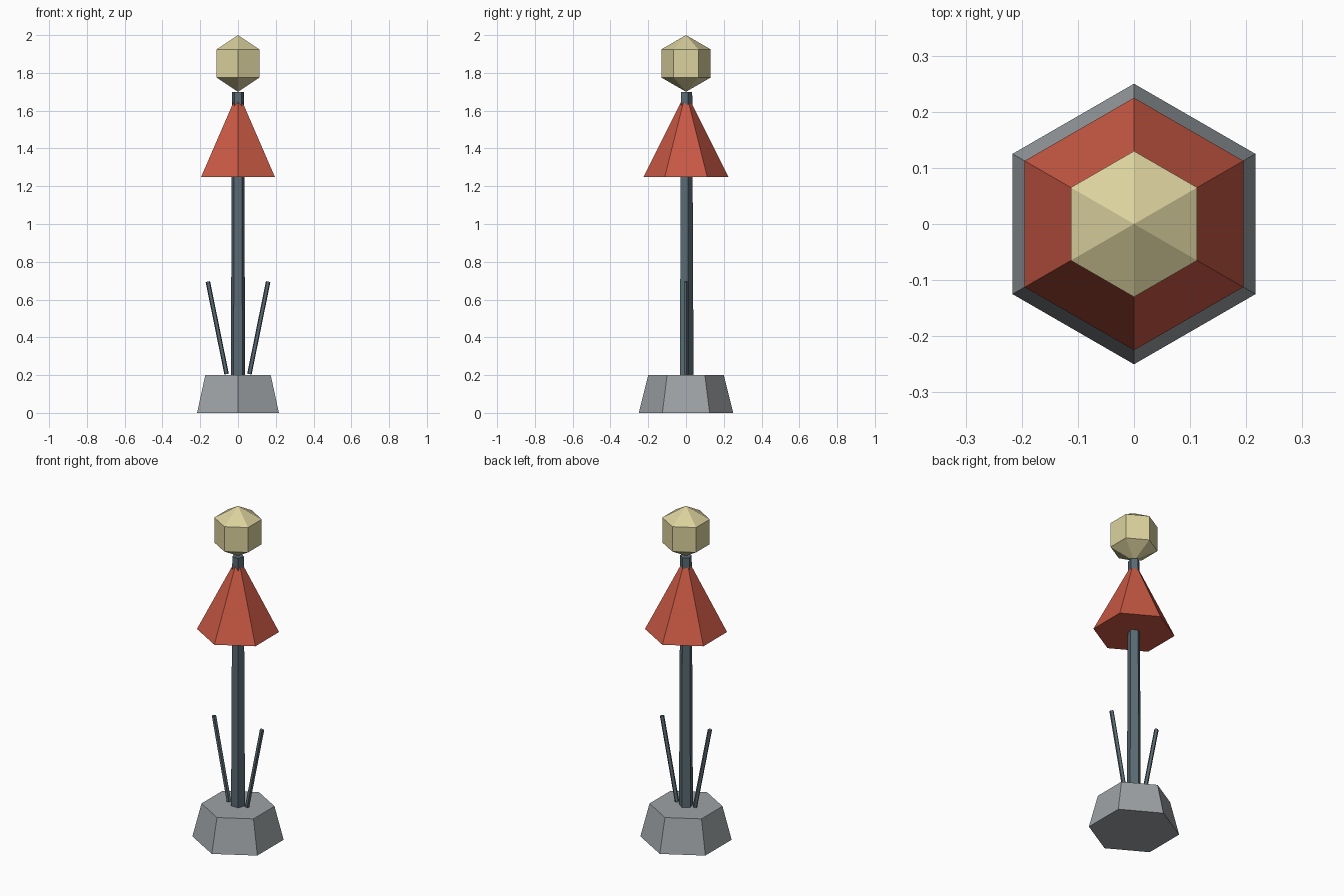
import bpy, bmesh
from math import sin, cos, tau
from mathutils import Matrix

cube = bpy.data.objects.get("Cube")
if cube:
    bpy.data.objects.remove(cube, do_unlink=True)


def material(name, rgb):
    mat = bpy.data.materials.new(name)
    mat.use_nodes = True
    colour = (*rgb, 1)
    mat.diffuse_color = colour
    mat.node_tree.nodes["Principled BSDF"].inputs["Base Color"].default_value = colour
    return mat


stone = material("stone grey", (0.34, 0.365, 0.38))
slate = material("slate blue grey", (0.10, 0.143, 0.17))
red = material("brick red", (0.58, 0.098, 0.058))
cream = material("pale cream", (0.71, 0.64, 0.34))


def lathe(name, profile, sides, mat, transform=Matrix()):
    """Faceted solid from (radius, height) pairs, with one corner facing +y."""
    bm = bmesh.new()
    rings = []
    for r, z in profile:
        count = sides if r > 0 else 1
        rings.append([bm.verts.new((-r * sin(tau * i / sides), r * cos(tau * i / sides), z))
                      for i in range(count)])
    for low, high in zip(rings, rings[1:]):
        for i in range(sides):
            j = (i + 1) % sides
            corners = [low[i % len(low)], low[j % len(low)],
                       high[j % len(high)], high[i % len(high)]]
            bm.faces.new(list(dict.fromkeys(corners)))
    for ring in (rings[0], rings[-1]):
        if len(ring) > 1:
            bm.faces.new(ring)
    bmesh.ops.recalc_face_normals(bm, faces=bm.faces)
    mesh = bpy.data.meshes.new(name)
    bm.to_mesh(mesh)
    bm.free()
    mesh.materials.append(mat)
    obj = bpy.data.objects.new(name, mesh)
    obj.matrix_world = transform
    bpy.context.collection.objects.link(obj)
    return obj


# Foot, pole, conical hood and faceted globe
lathe("base", [(0.25, 0), (0.20, 0.2)], 6, stone)
lathe("pole", [(0.04, 0.2), (0.033, 1.7)], 5, slate)
lathe("hood", [(0.225, 1.25), (0, 1.7)], 6, red)
lathe("globe", [(0, 1.7), (0.13, 1.775), (0.13, 1.925), (0, 2)], 6, cream)

# Pair of rods leaning outward
for side, label in ((1, "left"), (-1, "right")):
    place = Matrix.Translation((side * 0.11, 0, 0.45)) @ Matrix.Rotation(side * 0.2, 4, "Y")
    lathe(label + "_rod", [(0.0125, -0.25), (0.0125, 0.25)], 5, slate, place)
